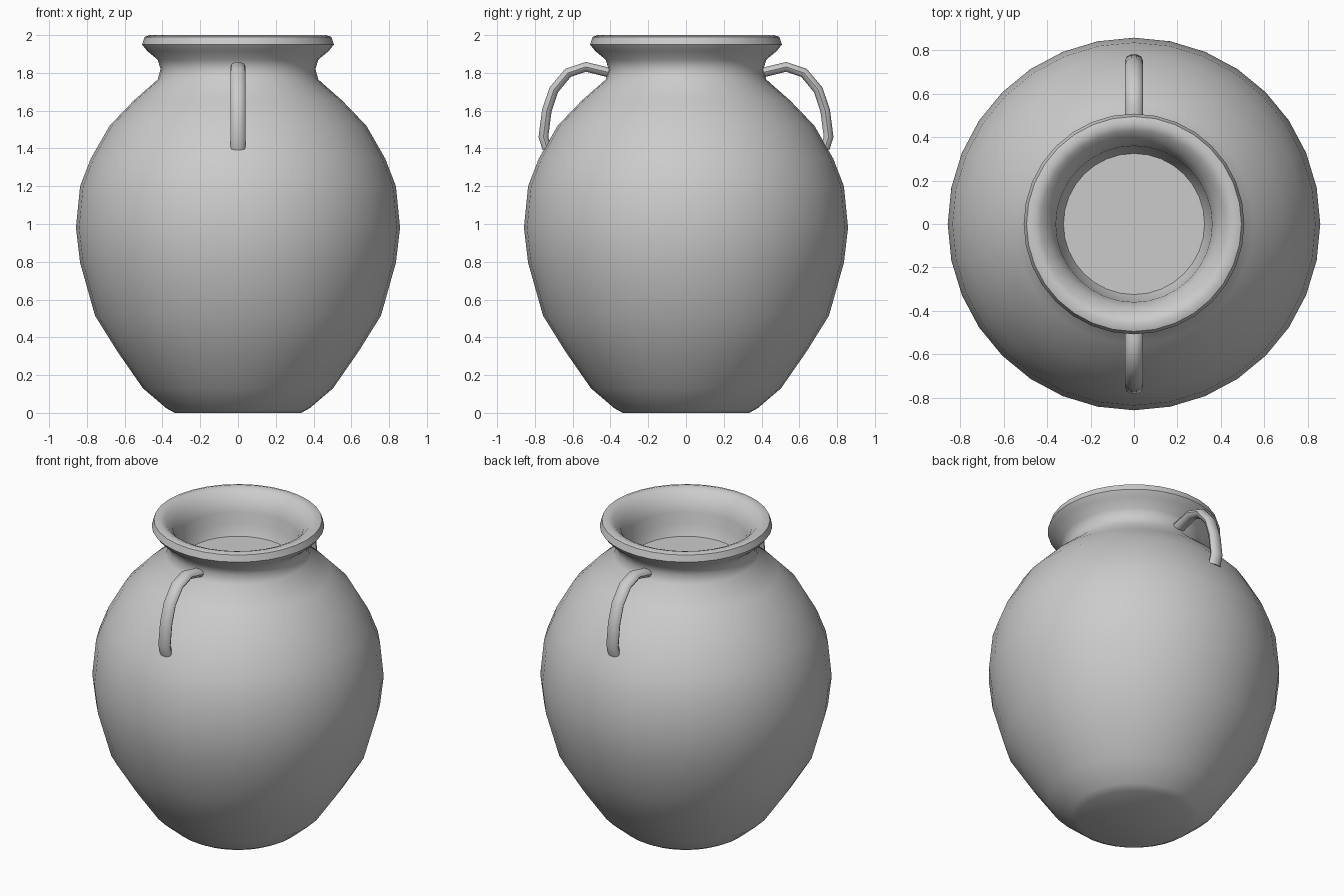
import bpy, bmesh, math
from mathutils import Vector

if "Cube" in bpy.data.objects:
    bpy.data.objects.remove(bpy.data.objects["Cube"])


def finish(bm, name, angle):
    bmesh.ops.recalc_face_normals(bm, faces=bm.faces)
    mesh = bpy.data.meshes.new(name)
    bm.to_mesh(mesh)
    bm.free()
    ob = bpy.data.objects.new(name, mesh)
    bpy.context.collection.objects.link(ob)
    bpy.ops.object.select_all(action='DESELECT')
    ob.select_set(True)
    bpy.context.view_layer.objects.active = ob
    bpy.ops.object.shade_smooth_by_angle(angle=math.radians(angle))
    return ob


def skin(bm, rings):
    # Bridge successive closed rings and cap both ends
    loops = [[bm.verts.new(p) for p in r] for r in rings]
    n = len(loops[0])
    for a, b in zip(loops, loops[1:]):
        for i in range(n):
            j = (i + 1) % n
            bm.faces.new((a[i], a[j], b[j], b[i]))
    bm.faces.new(loops[0])
    bm.faces.new(loops[-1])


# Jar: lathed from the base, over the rolled rim, to the shallow inner floor
profile = [(0.335, 0), (0.38, 0.025), (0.503, 0.13), (0.635, 0.32), (0.757, 0.515),
           (0.836, 0.795), (0.858, 0.98), (0.836, 1.2), (0.78, 1.345), (0.68, 1.52),
           (0.55, 1.655), (0.425, 1.765), (0.41, 1.82), (0.425, 1.87), (0.48, 1.915),
           (0.508, 1.95), (0.495, 1.99), (0.465, 2.0), (0.43, 1.985), (0.385, 1.935),
           (0.36, 1.87), (0.355, 1.80), (0.325, 1.73)]
SIDES = 32
bm = bmesh.new()
skin(bm, [[(r * math.cos(2 * math.pi * i / SIDES), r * math.sin(2 * math.pi * i / SIDES), z)
           for i in range(SIDES)] for r, z in profile])
finish(bm, "jar_body", 45)

# Handles: oval section swept along an arched path, front and back
path = [Vector((0, y, z)) for y, z in
        [(0.40, 1.80), (0.53, 1.832), (0.625, 1.80), (0.70, 1.71),
         (0.737, 1.60), (0.755, 1.46), (0.735, 1.40)]]
for side, name in ((-1, "front_handle"), (1, "back_handle")):
    rings = []
    for k, p in enumerate(path):
        t = (path[min(k + 1, len(path) - 1)] - path[max(k - 1, 0)]).normalized()
        normal = Vector((0, -t.z, t.y))
        ring = []
        for i in range(10):
            a = 2 * math.pi * i / 10
            q = p + Vector((0.041 * math.cos(a), 0, 0)) + normal * 0.027 * math.sin(a)
            ring.append((q.x, q.y * side, q.z))
        rings.append(ring)
    bm = bmesh.new()
    skin(bm, rings)
    finish(bm, name, 50)
